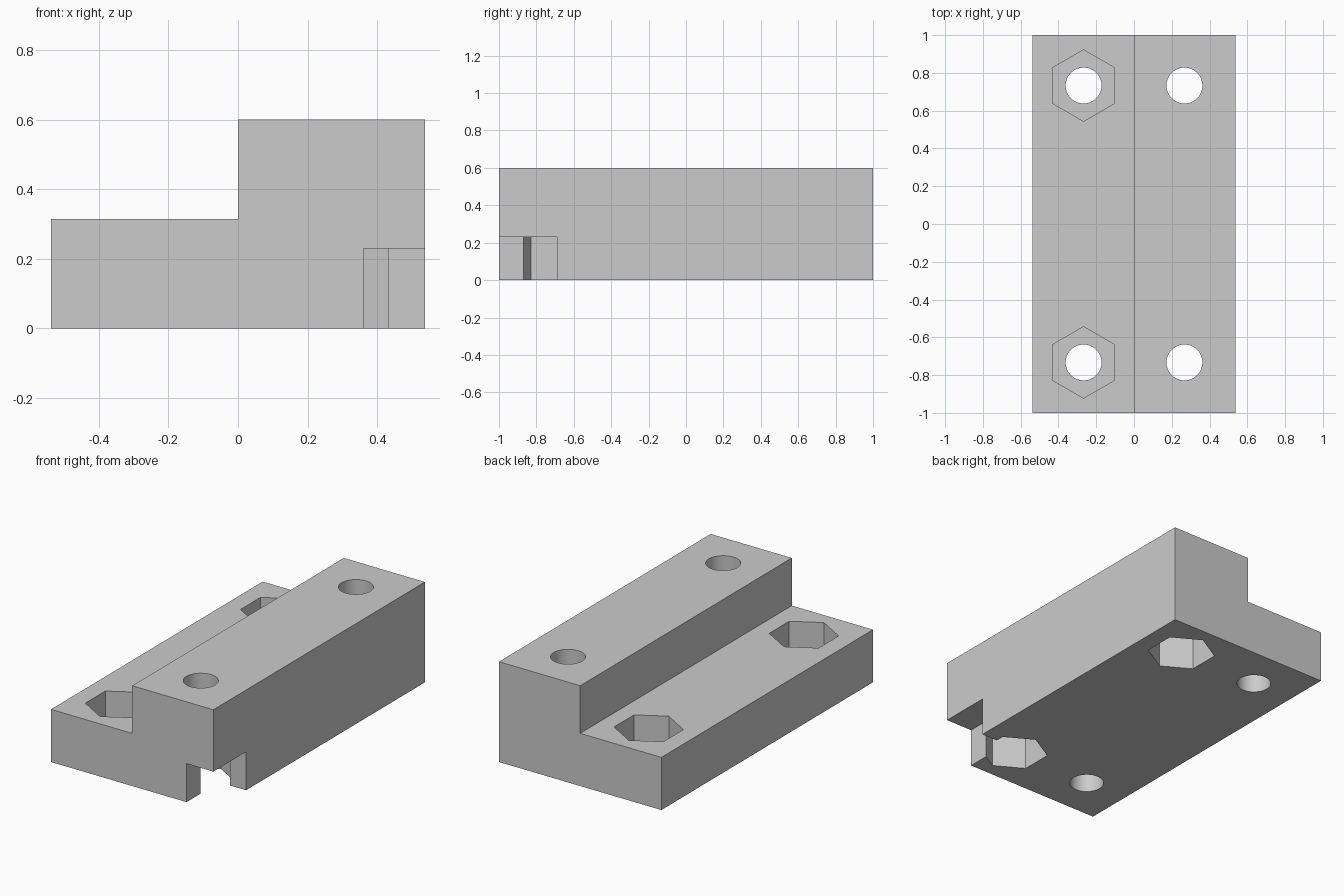
import bpy
import bmesh
import math

HALF_W, STEP_Z, TOP_Z = 0.537, 0.315, 0.6
HOLE_X, HOLE_Y, HOLE_R = 0.267, 0.733, 0.095
NUT_R, NUT_TOP, NUT_FLOOR = 0.189, 0.23, 0.16

if "Cube" in bpy.data.objects:
    bpy.data.objects.remove(bpy.data.objects["Cube"], do_unlink=True)

# Single grey plastic
grey = bpy.data.materials.new("plain grey")
grey.use_nodes = True
colour = (0.6, 0.6, 0.6, 1)
grey.diffuse_color = colour
grey.node_tree.nodes["Principled BSDF"].inputs["Base Color"].default_value = colour

# Stepped block: L-shaped profile extruded front to back
profile = [(-HALF_W, 0), (HALF_W, 0), (HALF_W, TOP_Z),
           (0, TOP_Z), (0, STEP_Z), (-HALF_W, STEP_Z)]
bm = bmesh.new()
face = bm.faces.new([bm.verts.new((x, -1, z)) for x, z in profile])
extruded = bmesh.ops.extrude_face_region(bm, geom=[face])
moved = [v for v in extruded["geom"] if isinstance(v, bmesh.types.BMVert)]
bmesh.ops.translate(bm, verts=moved, vec=(0, 2, 0))
bmesh.ops.recalc_face_normals(bm, faces=bm.faces)
mesh = bpy.data.meshes.new("stepped_block")
bm.to_mesh(mesh)
bm.free()
block = bpy.data.objects.new("stepped_block", mesh)
bpy.context.collection.objects.link(block)
mesh.materials.append(grey)


def cut(cutter):
    """Subtract the cutter from the block and discard it."""
    cutter.hide_render = True
    cutter.data.materials.append(grey)
    mod = block.modifiers.new("cut", "BOOLEAN")
    mod.operation = "DIFFERENCE"
    mod.solver = "EXACT"
    mod.object = cutter
    bpy.ops.object.select_all(action="DESELECT")
    bpy.context.view_layer.objects.active = block
    block.select_set(True)
    bpy.ops.object.modifier_apply(modifier=mod.name)
    bpy.data.objects.remove(cutter, do_unlink=True)


def cut_prism(sides, radius, x, y, low, high):
    bpy.ops.mesh.primitive_cylinder_add(
        vertices=sides, radius=radius, depth=high - low,
        location=(x, y, (low + high) / 2))
    cut(bpy.context.object)


# Corner notch, open to the front, side and underside
x0, y1 = 0.36, -0.69
bpy.ops.mesh.primitive_cube_add(size=1)
notch = bpy.context.object
notch.scale = (0.4, 0.5, NUT_TOP + 0.1)
notch.location = (x0 + 0.2, y1 - 0.25, (NUT_TOP - 0.1) / 2)
cut(notch)

# Nut pockets (top of the low side, underside of the tall side) and bolt holes
for y in (-HOLE_Y, HOLE_Y):
    cut_prism(6, NUT_R, -HOLE_X, y, NUT_FLOOR, TOP_Z)
    cut_prism(6, NUT_R, HOLE_X, y, -0.1, NUT_TOP)
    for x in (-HOLE_X, HOLE_X):
        cut_prism(64, HOLE_R, x, y, -0.1, TOP_Z + 0.1)

# Smooth bolt holes, crisp edges elsewhere
bpy.ops.object.select_all(action="DESELECT")
block.select_set(True)
bpy.context.view_layer.objects.active = block
bpy.ops.object.shade_smooth_by_angle(angle=math.radians(30))
